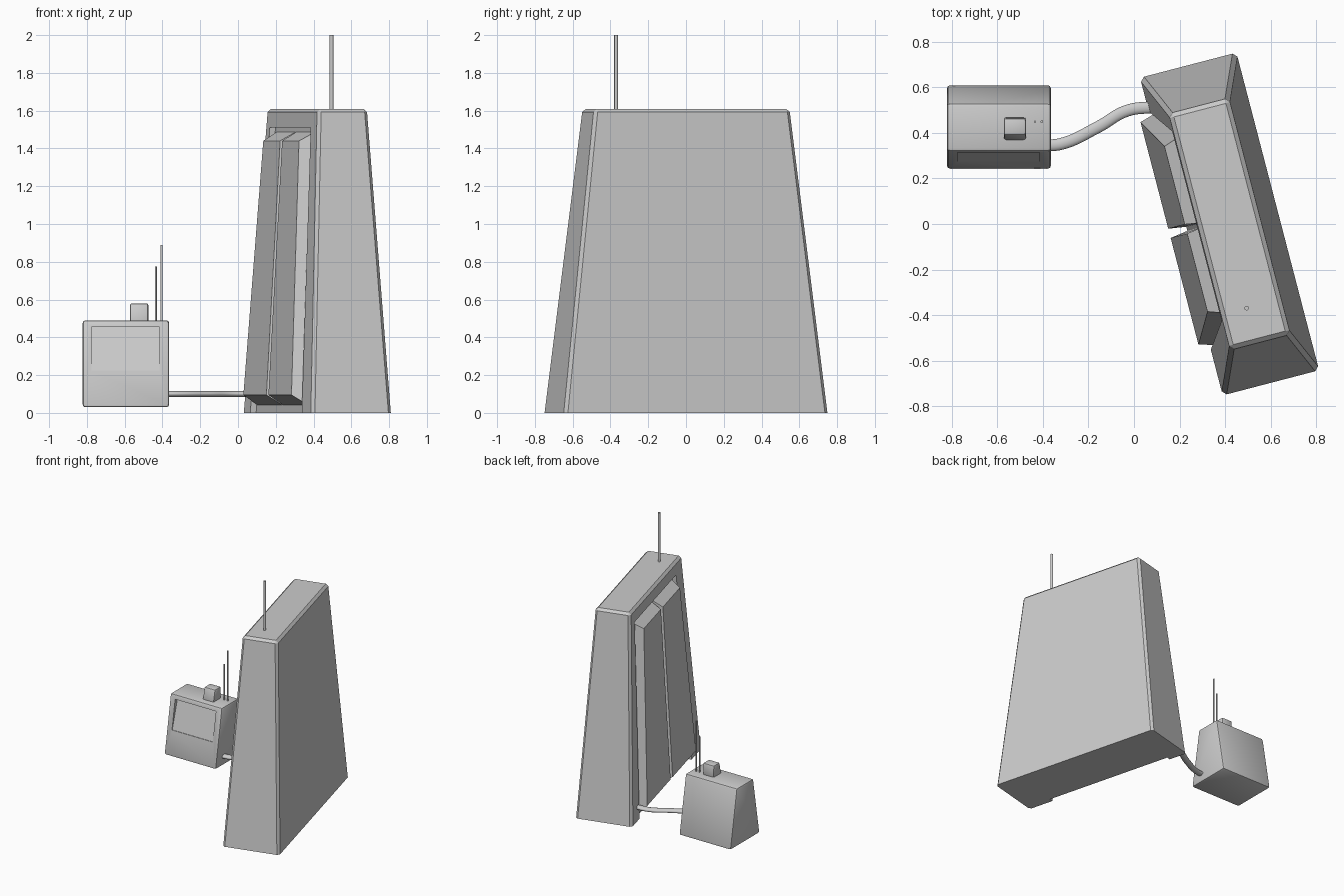
import bpy, bmesh, math
from mathutils import Matrix

if "Cube" in bpy.data.objects:
    bpy.data.objects.remove(bpy.data.objects["Cube"])

TOWER = Matrix.Translation((0.42, 0, 0)) @ Matrix.Rotation(math.radians(14.6), 4, 'Z')
IDENT = Matrix.Identity(4)


def loft(name, ring_a, ring_b, matrix=IDENT):
    """Closed solid between two rings with the same number of points."""
    bm = bmesh.new()
    a = [bm.verts.new(p) for p in ring_a]
    b = [bm.verts.new(p) for p in ring_b]
    n = len(a)
    bm.faces.new(a)
    bm.faces.new(b)
    for i in range(n):
        j = (i + 1) % n
        bm.faces.new((a[i], a[j], b[j], b[i]))
    bmesh.ops.recalc_face_normals(bm, faces=bm.faces)
    bm.transform(matrix)
    mesh = bpy.data.meshes.new(name)
    bm.to_mesh(mesh)
    bm.free()
    ob = bpy.data.objects.new(name, mesh)
    bpy.context.collection.objects.link(ob)
    return ob


def activate(ob):
    bpy.ops.object.select_all(action='DESELECT')
    ob.select_set(True)
    bpy.context.view_layer.objects.active = ob


def bevel(ob, width, segments=1, angle=30):
    activate(ob)
    m = ob.modifiers.new("bevel", 'BEVEL')
    m.width, m.segments = width, segments
    m.limit_method, m.angle_limit = 'ANGLE', math.radians(angle)
    bpy.ops.object.modifier_apply(modifier=m.name)


def cut(ob, cutter):
    activate(ob)
    m = ob.modifiers.new("cut", 'BOOLEAN')
    m.operation, m.object, m.solver = 'DIFFERENCE', cutter, 'EXACT'
    bpy.ops.object.modifier_apply(modifier=m.name)
    bpy.data.objects.remove(cutter, do_unlink=True)


def rect(hx, hy, z):
    return [(-hx, -hy, z), (hx, -hy, z), (hx, hy, z), (-hx, hy, z)]


def rod(name, x, y, z0, z1, r):
    bpy.ops.mesh.primitive_cylinder_add(vertices=12, radius=r, depth=z1 - z0,
                                        location=(x, y, (z0 + z1) / 2))
    bpy.context.object.name = name
    bpy.ops.object.shade_smooth_by_angle(angle=math.radians(40))


# Tapered tower, floor edges kept crisp by trimming the bevelled base
tower = loft("tower", rect(0.2215, 0.727, -0.05), rect(0.136, 0.535, 1.61), TOWER)
bevel(tower, 0.018)
cut(tower, loft("floor_cutter", rect(2, 2, -1), rect(2, 2, 0)))

# Shallow recess in the left face of the tower
MID = 0.027


def recess_ring(u0, u1):
    return [(u0, MID - 0.545, -0.06), (u0, MID + 0.545, -0.06),
            (u1, MID + 0.43, 1.51), (u1, MID - 0.43, 1.51)]


cut(tower, loft("recess_cutter", recess_ring(-0.5, -0.5), recess_ring(-0.19, -0.11), TOWER))

# Pair of chamfered panels, mirrored about the middle of the recess
for name, s in (("rear_panel", 1), ("front_panel", -1)):
    inner = [(-0.18, 0.008, 0.04), (-0.18, 0.53, 0.04), (-0.105, 0.405, 1.49), (-0.105, 0.008, 1.49)]
    outer = [(-0.266, 0.021, 0.095), (-0.266, 0.505, 0.095), (-0.191, 0.375, 1.44), (-0.191, 0.021, 1.44)]
    rings = [[(u, MID + s * v, z) for u, v, z in r] for r in (inner, outer)]
    loft(name, *rings, TOWER)

rod("tower_antenna", 0.495, -0.37, 1.59, 2.0, 0.01)


# Console box from a side profile
def prism(name, profile, x0, x1):
    return loft(name, [(x0, y, z) for y, z in profile], [(x1, y, z) for y, z in profile])


console = prism("console", [(0.24, 0.03), (0.612, 0.03), (0.53, 0.49), (0.32, 0.49)], -0.822, -0.365)
bevel(console, 0.014, 2)
cut(console, prism("screen_cutter", [(0.15, 0.225), (0.278, 0.225), (0.345, 0.455), (0.15, 0.455)],
                   -0.775, -0.415))
activate(console)
bpy.ops.object.shade_smooth_by_angle(angle=math.radians(30))

# Small block and two aerials on the console
block = prism("console_top_block", [(0.368, 0.48), (0.468, 0.48), (0.465, 0.58), (0.39, 0.58)],
              -0.572, -0.475)
bevel(block, 0.01, 2)
bpy.ops.object.shade_smooth_by_angle(angle=math.radians(30))
rod("short_aerial", -0.435, 0.45, 0.48, 0.775, 0.005)
rod("long_aerial", -0.405, 0.45, 0.48, 0.89, 0.006)

# Flattened cable joining console and tower
curve = bpy.data.curves.new("cable", 'CURVE')
curve.dimensions = '3D'
curve.bevel_depth, curve.bevel_resolution, curve.resolution_u = 0.026, 3, 8
spline = curve.splines.new('BEZIER')
points = [(-0.42, 0.345), (-0.32, 0.352), (-0.16, 0.425), (-0.03, 0.498), (0.1, 0.515)]
spline.bezier_points.add(len(points) - 1)
for bp, (x, y) in zip(spline.bezier_points, points):
    bp.co = (x, y, 0)
    bp.handle_left_type = bp.handle_right_type = 'AUTO'
cable = bpy.data.objects.new("cable", curve)
bpy.context.collection.objects.link(cable)
cable.location.z = 0.1
cable.scale.z = 0.62
activate(cable)
bpy.ops.object.convert(target='MESH')
bpy.ops.object.shade_smooth_by_angle(angle=math.radians(40))
